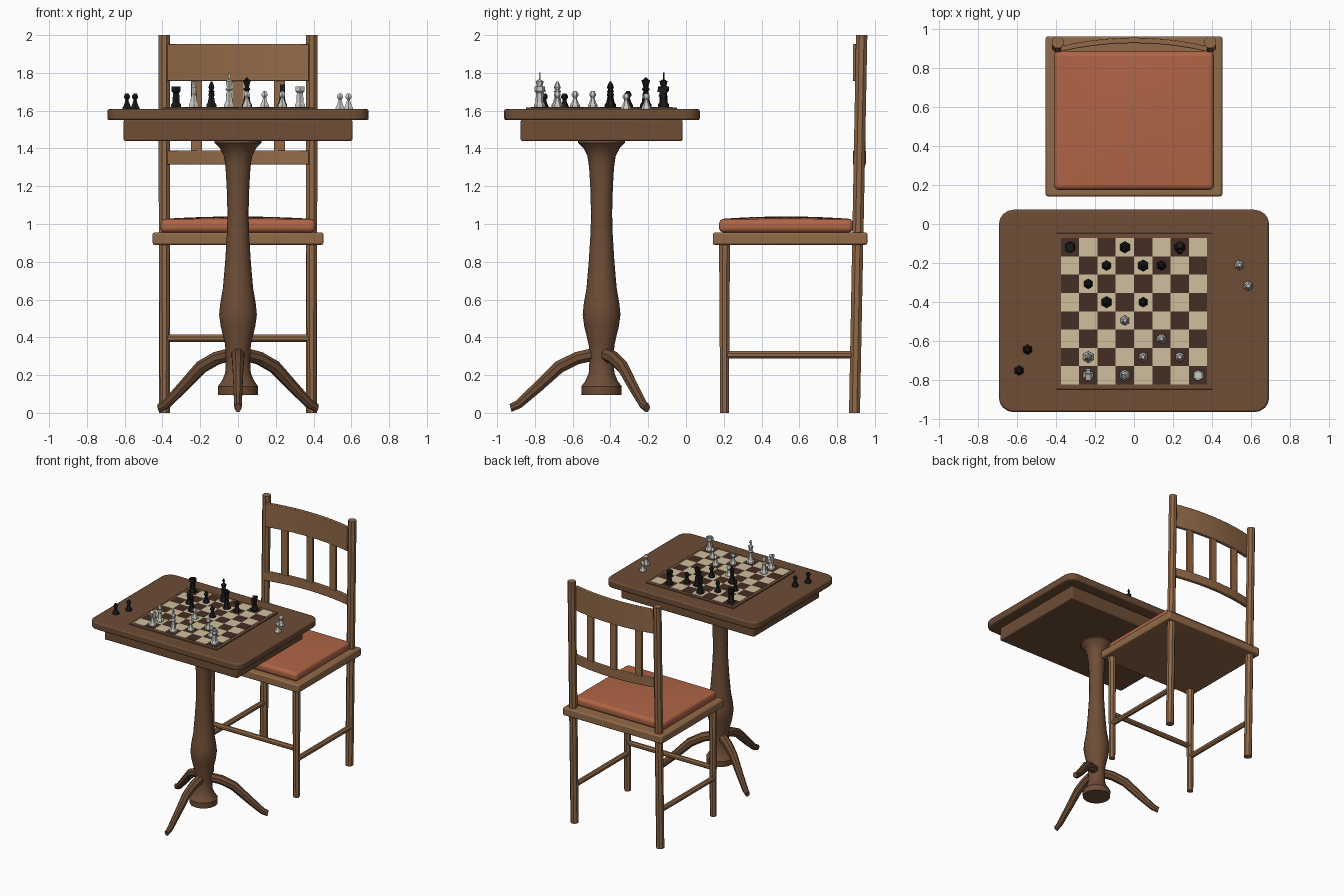
import bpy, bmesh
from math import sin, cos, pi, radians
from mathutils import Vector, Matrix

if "Cube" in bpy.data.objects:
    bpy.data.objects.remove(bpy.data.objects["Cube"])

CY = -0.447  # table centre in y


def material(name, *rgb):
    m = bpy.data.materials.new(name)
    m.diffuse_color = (*rgb, 1)
    m.use_nodes = True
    m.node_tree.nodes["Principled BSDF"].inputs["Base Color"].default_value = m.diffuse_color
    return m


walnut = material("walnut", 0.155, 0.075, 0.037)
oak = material("oak", 0.29, 0.145, 0.065)
leather = material("leather", 0.43, 0.13, 0.06)
cream = material("cream", 0.62, 0.52, 0.34)
umber = material("umber", 0.06, 0.027, 0.017)
ivory = material("ivory", 0.6, 0.6, 0.57)
ebony = material("ebony", 0.012, 0.011, 0.011)


def finish(name, bm, mat, bevel=0, smooth=35):
    bmesh.ops.recalc_face_normals(bm, faces=bm.faces)
    for f in bm.faces:
        f.smooth = smooth > 0
    for e in bm.edges:
        e.smooth = e.calc_face_angle(0) < radians(smooth)
    mesh = bpy.data.meshes.new(name)
    bm.to_mesh(mesh)
    bm.free()
    mesh.materials.append(mat)
    ob = bpy.data.objects.new(name, mesh)
    bpy.context.collection.objects.link(ob)
    if bevel:
        b = ob.modifiers.new("bevel", 'BEVEL')
        b.width, b.segments, b.limit_method = bevel, 2, 'ANGLE'
    return ob


def add_box(bm, x0, x1, y0, y1, z0, z1, rot=None):
    m = Matrix.Translation(((x0 + x1) / 2, (y0 + y1) / 2, (z0 + z1) / 2))
    if rot:
        m = m @ rot
    m = m @ Matrix.Diagonal((x1 - x0, y1 - y0, z1 - z0, 1))
    return bmesh.ops.create_cube(bm, size=1, matrix=m)['verts']


def box(name, dims, mat, bevel=0.006):
    bm = bmesh.new()
    add_box(bm, *dims)
    return finish(name, bm, mat, bevel)


def add_loft(bm, rings):
    """Skin a list of closed rings and cap both ends."""
    vs = [[bm.verts.new(p) for p in r] for r in rings]
    n = len(vs[0])
    for a, b in zip(vs, vs[1:]):
        for i in range(n):
            bm.faces.new((a[i], a[(i + 1) % n], b[(i + 1) % n], b[i]))
    bm.faces.new(vs[0])
    bm.faces.new(vs[-1])


def ring(c, u, v, n, phase=0.0):
    return [Vector(c) + Vector(u) * cos(phase + 2 * pi * i / n) + Vector(v) * sin(phase + 2 * pi * i / n)
            for i in range(n)]


def lathe(bm, profile, n, at=(0, 0, 0), phase=0.0):
    add_loft(bm, [ring((at[0], at[1], at[2] + z), (r, 0, 0), (0, r, 0), n, phase) for r, z in profile])


def rod(name, a, b, ra, rb, mat):
    """Octagonal rod, ra and rb are half widths across flats."""
    bm = bmesh.new()
    d = Vector(b) - Vector(a)
    u = Vector((1, 0, 0)) if abs(d.x) < 0.1 else Vector((0, 1, 0))
    v = Vector((0, 1, 0)) if abs(d.z) > abs(d.y) else Vector((0, 0, 1))
    if abs(d.x) > 0.1:
        v = Vector((0, 0, 1))
    k = 1 / cos(pi / 8)
    add_loft(bm, [ring(c, u * r * k, v * r * k, 8, pi / 8) for c, r in ((a, ra), (b, rb))])
    return finish(name, bm, mat)


# Table top with rounded corners, and apron
bm = bmesh.new()
add_box(bm, -0.692, 0.692, -0.963, 0.073, 1.55, 1.608)
upright = [e for e in bm.edges if abs(e.verts[0].co.z - e.verts[1].co.z) > 0.01]
bmesh.ops.bevel(bm, geom=upright, offset=0.075, segments=4, profile=0.5, affect='EDGES')
finish("table_top", bm, walnut, 0.01)
box("table_apron", (-0.605, 0.605, -0.875, -0.018, 1.44, 1.552), walnut, 0.008)

# Turned column
bm = bmesh.new()
lathe(bm, [(.105, .095), (.107, .14), (.085, .17), (.068, .21), (.064, .28), (.068, .36), (.092, .46),
           (.1, .52), (.094, .58), (.08, .66), (.068, .8), (.058, .96), (.056, 1.06), (.06, 1.2),
           (.066, 1.3), (.075, 1.36), (.095, 1.4), (.125, 1.43), (.125, 1.445)], 16, (0, CY, 0))
finish("table_column", bm, walnut)

# Three splayed feet: distance, height, half thickness, half width, tilt
for k in range(3):
    ang = -pi / 2 + k * 2 * pi / 3
    out, side = Vector((cos(ang), sin(ang), 0)), Vector((-sin(ang), cos(ang), 0))
    rings = []
    for r, z, h, w, tilt in [(.04, .31, .036, .036, 10), (.13, .29, .036, .035, 18), (.225, .243, .036, .031, 34),
                             (.34, .135, .031, .026, 44), (.44, .045, .025, .022, 38), (.482, .026, .023, .018, 15)]:
        t = radians(tilt)
        normal = out * sin(t) + Vector((0, 0, cos(t)))
        c = Vector((0, CY, z)) + out * r
        rings.append(ring(c, side * w, normal * h, 8, pi / 8))
    bm = bmesh.new()
    add_loft(bm, rings)
    finish("table_foot", bm, walnut)

# Game board
SQ = 0.0937
box("board_frame", (-0.4, 0.4, CY - 0.4, CY + 0.4, 1.6, 1.617), walnut, 0.003)
for odd, name, mat in ((0, "light_squares", cream), (1, "dark_squares", umber)):
    bm = bmesh.new()
    for c in range(8):
        for r in range(8):
            if (c + r) % 2 == odd:
                x, y = (c - 4) * SQ, CY + (r - 4) * SQ
                add_box(bm, x, x + SQ, y, y + SQ, 1.612, 1.619)
    finish(name, bm, mat, 0, 0)

# Six-sided game pieces
FOOT = [(.03, 0), (.03, .014), (.022, .024)]
SHAPES = {
    "pawn": [(.026, 0), (.026, .01), (.02, .019), (.011, .042), (.01, .05), (.018, .061), (.018, .07), (.009, .084)],
    "rook": FOOT + [(.019, .075), (.028, .085), (.028, .11), (.019, .11), (.019, .1)],
    "bishop": FOOT + [(.012, .075), (.02, .082), (.012, .09), (.018, .105), (.012, .122), (.004, .136)],
    "knight": FOOT + [(.016, .05), (.013, .08)],
    "queen": FOOT + [(.013, .085), (.022, .095), (.013, .105), (.023, .142), (.012, .146), (.006, .156)],
    "king": FOOT + [(.014, .085), (.023, .095), (.014, .105), (.021, .136), (.008, .145)],
}


def piece(kind, x, y, z, mat, face):
    bm = bmesh.new()
    lathe(bm, SHAPES[kind], 6, (x, y, z), pi / 2)
    if kind == "king":
        add_box(bm, x - .004, x + .004, y - .004, y + .004, z + .14, z + .182)
        add_box(bm, x - .011, x + .011, y - .004, y + .004, z + .16, z + .168)
    if kind == "knight":
        tilt = Matrix.Rotation(radians(20 * face), 4, 'X')
        add_box(bm, x - .013, x + .013, y - .016, y + .016, z + .05, z + .115, tilt)
        add_box(bm, x - .012, x + .012, y + face * .011 - .02, y + face * .011 + .02, z + .075, z + .1, tilt)
    finish(kind, bm, mat, 0, 0)


dark_set = [("rook", 0, 7), ("king", 3, 7), ("knight", 6, 7), ("pawn", 2, 6), ("queen", 4, 6), ("pawn", 5, 6),
            ("pawn", 1, 5), ("bishop", 2, 4), ("pawn", 4, 4)]
light_set = [("pawn", 3, 3), ("pawn", 5, 2), ("bishop", 1, 1), ("pawn", 4, 1), ("pawn", 6, 1),
             ("knight", 1, 0), ("king", 3, 0), ("rook", 7, 0)]
for pieces, mat, face in ((dark_set, ebony, -1), (light_set, ivory, 1)):
    for kind, c, r in pieces:
        piece(kind, (c - 3.5) * SQ, CY + (r - 3.5) * SQ, 1.619, mat, face)
for x, y, mat in ((.54, -.21, ivory), (.585, -.317, ivory), (-.545, -.643, ebony), (-.588, -.75, ebony)):
    piece("pawn", x, y, 1.608, mat, 1)

# Chair seat and padded cushion
box("seat", (-0.452, 0.452, 0.142, 0.96, 0.89, 0.955), oak, 0.01)
bm = bmesh.new()
add_box(bm, -0.41, 0.41, 0.175, 0.885, 0.955, 1.026)
bmesh.ops.subdivide_edges(bm, edges=[e for e in bm.edges if abs(e.verts[0].co.z - e.verts[1].co.z) < .01],
                          cuts=9, use_grid_fill=True)
for v in bm.verts:
    if v.co.z > 1:
        v.co.z += 0.014 * (1 - (v.co.x / .41) ** 2) * (1 - ((v.co.y - .53) / .355) ** 2)
finish("cushion", bm, leather, 0.025).modifiers["bevel"].segments = 4

# Chair legs, raked back posts and stretchers
for s in (-1, 1):
    rod("front_leg", (s * .39, .204, 0), (s * .39, .204, .9), .023, .029, oak)
    rod("back_post", (s * .39, .892, 0), (s * .39, .93, 2.0), .029, .03, oak)
    rod("side_stretcher", (s * .39, .204, .307), (s * .39, .895, .307), .02, .02, oak)
rod("front_stretcher", (-.39, .204, .395), (.39, .204, .395), .019, .019, oak)


# Bowed back rails and slats
def bow(x):
    return 0.94 - 0.04 * (x / 0.36) ** 2


for name, z0, z1 in (("top_rail", 1.757, 1.952), ("lower_rail", 1.315, 1.388)):
    rings = []
    for i in range(11):
        x = -0.375 + 0.075 * i
        y = bow(x)
        rings.append([(x, y - .014, z0), (x, y + .014, z0), (x, y + .014, z1), (x, y - .014, z1)])
    bm = bmesh.new()
    add_loft(bm, rings)
    finish(name, bm, oak, 0.004)
for x in (-.22, 0, .22):
    y = bow(x)
    box("back_slat", (x - .03, x + .03, y - .01, y + .01, 1.37, 1.77), oak, 0.003)
